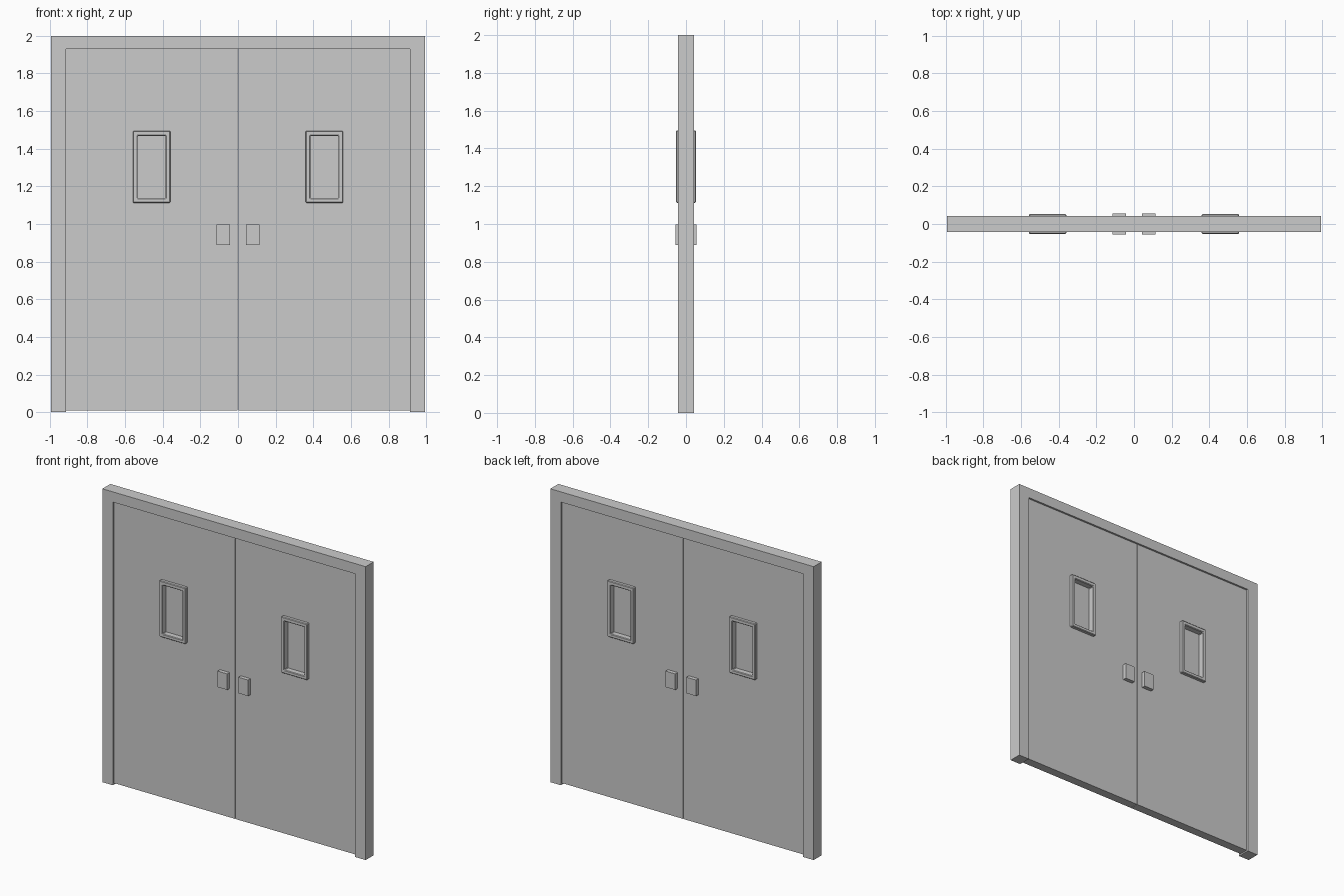
import bpy, bmesh

if "Cube" in bpy.data.objects:
    bpy.data.objects.remove(bpy.data.objects["Cube"])

FRAME_Y, DOOR_Y, TRIM_Y, PANE_Y, HANDLE_Y = 0.043, 0.03, 0.052, 0.012, 0.056
HOLE = (0.384, 0.534, 1.136, 1.468)      # window opening: x0, x1, z0, z1


def finish(name, bm, mirror=True, bevel=0.0):
    bmesh.ops.recalc_face_normals(bm, faces=bm.faces)
    mesh = bpy.data.meshes.new(name)
    bm.to_mesh(mesh)
    bm.free()
    ob = bpy.data.objects.new(name, mesh)
    bpy.context.collection.objects.link(ob)
    if bevel:
        m = ob.modifiers.new("bevel", 'BEVEL')
        m.width, m.segments, m.limit_method = bevel, 1, 'ANGLE'
    if mirror:
        m = ob.modifiers.new("mirror", 'MIRROR')
        m.use_mirror_merge = False
    return ob


def prism(name, outline, half, **kw):
    """Outline in x, z extruded through y."""
    bm = bmesh.new()
    face = bm.faces.new([bm.verts.new((x, -half, z)) for x, z in outline])
    out = bmesh.ops.extrude_face_region(bm, geom=[face])["geom"]
    for v in out:
        if isinstance(v, bmesh.types.BMVert):
            v.co.y = half
    if not face.is_valid or len(bm.faces) < len(outline) + 2:
        bm.faces.new([v for v in bm.verts if v.co.y < 0][:len(outline)])
    return finish(name, bm, **kw)


def corners(r):
    x0, x1, z0, z1 = r
    return [(x0, z0), (x1, z0), (x1, z1), (x0, z1)]


def ring(name, outer, inner, half, **kw):
    """Rectangular slab with a rectangular hole through y."""
    bm = bmesh.new()
    loops = [[bm.verts.new((x, y, z)) for x, z in corners(r)]
             for r, y in ((outer, -half), (inner, -half), (inner, half), (outer, half))]
    for a, b in zip(loops, loops[1:] + loops[:1]):
        for i in range(4):
            j = (i + 1) % 4
            bm.faces.new((a[i], a[j], b[j], b[i]))
    return finish(name, bm, **kw)


# Surrounding frame: one U-shaped profile
W, IW, H, IH = 0.993, 0.914, 2.0, 1.93
prism("door_frame", [(-W, 0), (-IW, 0), (-IW, IH), (IW, IH), (IW, 0), (W, 0), (W, H), (-W, H)],
      FRAME_Y, mirror=False)

# Pair of door leaves with window openings
ring("door_leaves", (0.002, IW, 0.01, IH), HOLE, DOOR_Y)

# Window trims, panes and push plates
ring("window_trims", (0.36, 0.558, 1.112, 1.495), HOLE, TRIM_Y, bevel=0.004)
prism("window_panes", corners(HOLE), PANE_Y)
prism("handles", corners((0.042, 0.115, 0.888, 0.997)), HANDLE_Y)
